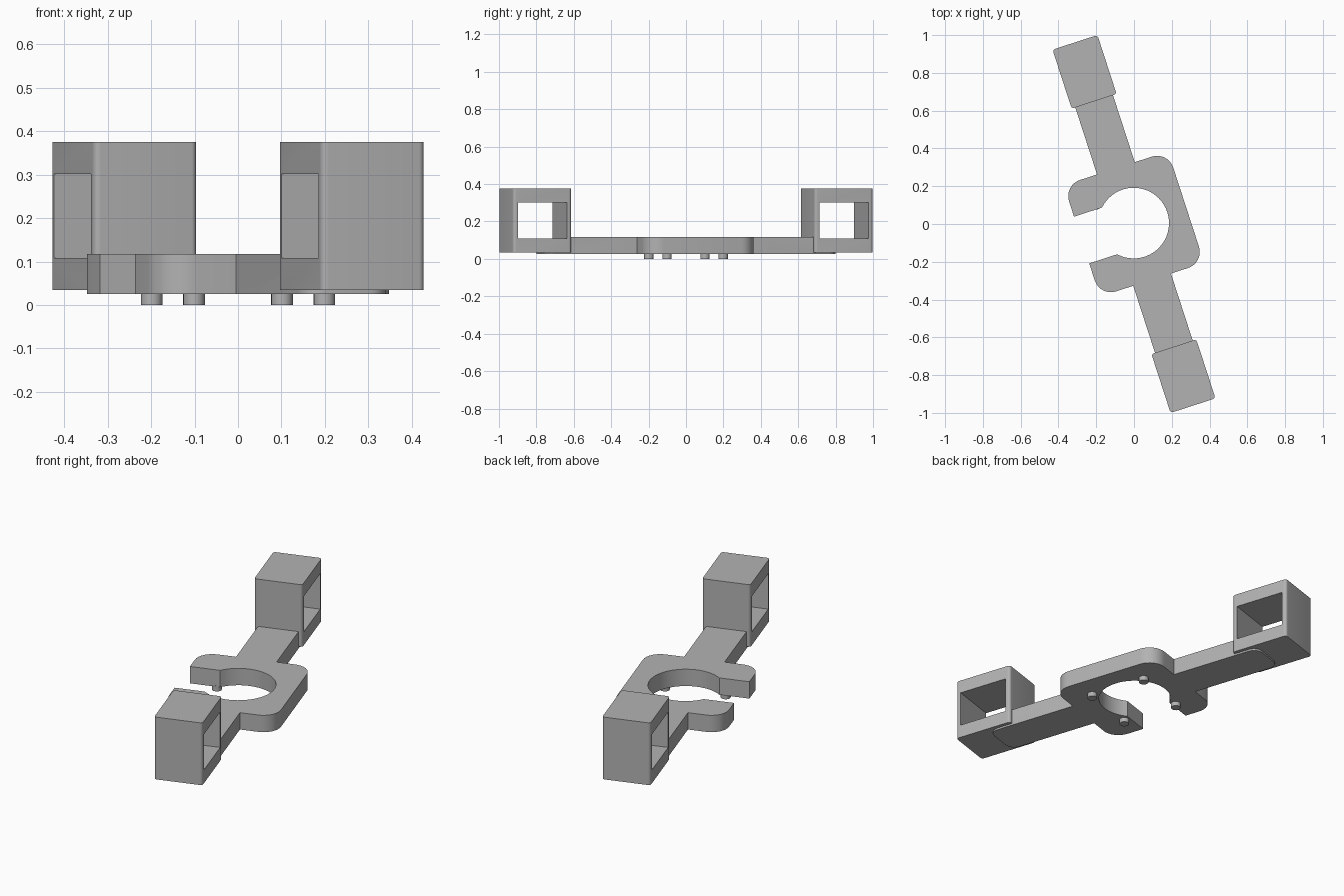
import bpy
import bmesh
from math import radians, pi, sin, cos, asin
from mathutils import Vector

if "Cube" in bpy.data.objects:
    bpy.data.objects.remove(bpy.data.objects["Cube"])

TILT = radians(18)          # the whole bracket is turned about z
HOLE_R, HOLE_Y, SLOT = 0.187, 0.005, 0.13

grey = bpy.data.materials.new("plain grey")
grey.use_nodes = True
grey.diffuse_color = (0.45, 0.45, 0.45, 1)
grey.node_tree.nodes["Principled BSDF"].inputs["Base Color"].default_value = grey.diffuse_color


def fillet(corners, steps=8):
    """Outline from (x, y, radius) corners; rounded corners are right angles."""
    pts = []
    for i, (x, y, r) in enumerate(corners):
        p = Vector((x, y))
        if not r:
            pts.append(p)
            continue
        a = (Vector(corners[i - 1][:2]) - p).normalized()
        b = (Vector(corners[(i + 1) % len(corners)][:2]) - p).normalized()
        c = p + (a + b) * r
        for k in range(steps + 1):
            t = pi / 2 * k / steps
            pts.append(c - a * r * sin(t) - b * r * cos(t))
    return pts


def prism(name, pts, z0, z1):
    """Extrude an outline upward from z0 to z1."""
    bm = bmesh.new()
    face = bm.faces.new([bm.verts.new((p[0], p[1], z0)) for p in pts])
    top = bmesh.ops.extrude_face_region(bm, geom=[face])["geom"]
    bmesh.ops.translate(bm, vec=(0, 0, z1 - z0),
                        verts=[v for v in top if isinstance(v, bmesh.types.BMVert)])
    bmesh.ops.recalc_face_normals(bm, faces=bm.faces)
    mesh = bpy.data.meshes.new(name)
    bm.to_mesh(mesh)
    bm.free()
    mesh.materials.append(grey)
    obj = bpy.data.objects.new(name, mesh)
    obj.rotation_euler.z = TILT
    bpy.context.collection.objects.link(obj)
    return obj


def rect(x, y0, y1, r=0):
    return fillet([(-x, y0, r), (x, y0, r), (x, y1, r), (-x, y1, r)])


def activate(obj):
    bpy.ops.object.select_all(action="DESELECT")
    obj.select_set(True)
    bpy.context.view_layer.objects.active = obj


def cut(obj, cutter):
    activate(obj)
    mod = obj.modifiers.new("cut", "BOOLEAN")
    mod.operation, mod.solver, mod.object = "DIFFERENCE", "EXACT", cutter
    bpy.ops.object.modifier_apply(modifier=mod.name)
    bpy.data.objects.remove(cutter)


def finish(obj):
    activate(obj)
    bpy.ops.object.shade_smooth_by_angle(angle=radians(30))


# Open clamp with two straight arms, one outline
w, h, arm, end = 0.29, 0.31, 0.105, 0.82
outline = [(-w, -h, 0.09), (-arm, -h, 0), (-arm, -end, 0.05), (arm, -end, 0.05),
           (arm, -h, 0), (w, -h, 0.09), (w, h, 0.09), (arm, h, 0),
           (arm, end, 0.05), (-arm, end, 0.05), (-arm, h, 0), (-w, h, 0.09),
           (-w, HOLE_Y + SLOT, 0)]
start = pi - asin(SLOT / HOLE_R)
for k in range(41):
    t = start * (1 - k / 20)
    outline.append((HOLE_R * cos(t), HOLE_Y + HOLE_R * sin(t), 0))
outline.append((-w, HOLE_Y - SLOT, 0))
clamp = prism("clamp_with_arms", fillet(outline), 0.025, 0.117)

# Square sockets at the arm ends, open sideways
for side, name in ((1, "back"), (-1, "front")):
    near, far = sorted((side * 0.683, side * 1.011))
    socket = prism(name + "_socket", rect(0.125, near, far, 0.015), 0.035, 0.375)
    lo, hi = sorted((side * 0.71, side * 0.985))
    cut(socket, prism("window_cutter", rect(0.3, lo, hi), 0.108, 0.302))
    cut(clamp, prism("arm_cutter", rect(0.3, lo, hi), 0.08, 0.302))
    finish(socket)
finish(clamp)

# Four round pegs beneath the clamp
for i in range(4):
    a = pi / 4 + i * pi / 2
    cx, cy = 0.223 * cos(a), 0.223 * sin(a)
    ring = [(cx + 0.025 * cos(k * pi / 8), cy + 0.025 * sin(k * pi / 8)) for k in range(16)]
    finish(prism("peg_%d" % (i + 1), ring, 0, 0.03))
